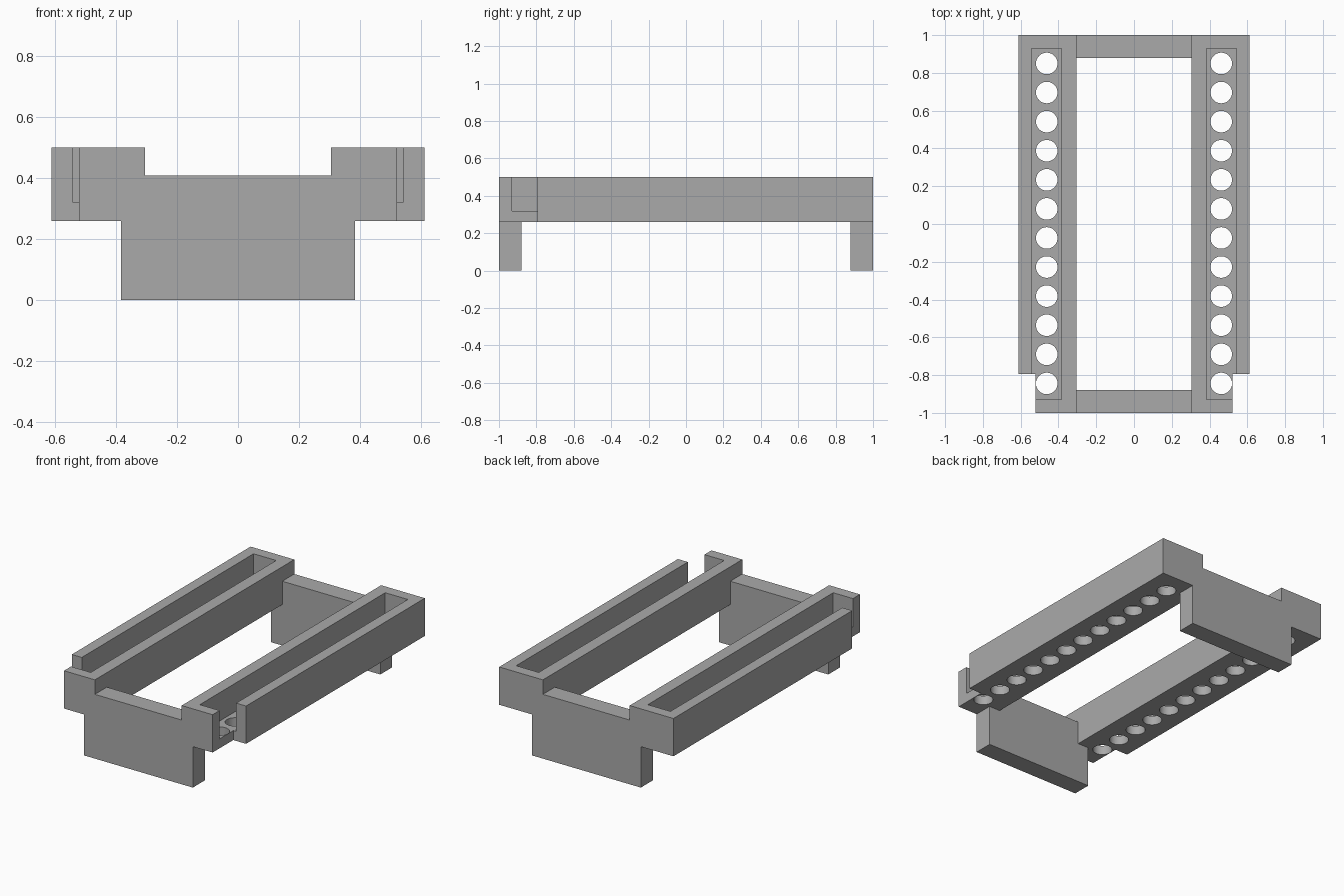
import bpy, bmesh
from mathutils import Matrix, Vector

old = bpy.data.objects.get("Cube")
if old:
    bpy.data.objects.remove(old, do_unlink=True)

grey = bpy.data.materials.new("plain grey")
grey.use_nodes = True
grey.diffuse_color = (0.4, 0.4, 0.4, 1)
grey.node_tree.nodes["Principled BSDF"].inputs["Base Color"].default_value = (0.4, 0.4, 0.4, 1)


def make(name, bm):
    mesh = bpy.data.meshes.new(name)
    bm.to_mesh(mesh)
    bm.free()
    mesh.materials.append(grey)
    obj = bpy.data.objects.new(name, mesh)
    bpy.context.collection.objects.link(obj)
    return obj


def box(name, low, high):
    low, high = Vector(low), Vector(high)
    bm = bmesh.new()
    bmesh.ops.create_cube(bm, size=1, matrix=Matrix.LocRotScale(
        (low + high) / 2, None, high - low))
    return make(name, bm)


def combine(target, tool, operation):
    mod = target.modifiers.new(operation.lower(), "BOOLEAN")
    mod.operation, mod.solver, mod.object = operation, "EXACT", tool
    bpy.context.view_layer.objects.active = target
    bpy.ops.object.modifier_apply(modifier=mod.name)
    bpy.data.objects.remove(tool, do_unlink=True)


def mirrored(name, low, high, side):
    xs = sorted((side * low[0], side * high[0]))
    return box(name, (xs[0], *low[1:]), (xs[1], *high[1:]))


RAIL_BOTTOM, FLOOR, TOP = 0.26, 0.32, 0.5

# Front and back end plates joined by the two rails
frame = box("header_frame", (-0.383, -1, 0), (0.383, -0.88, 0.408))
combine(frame, box("back_plate", (-0.383, 0.88, 0), (0.383, 1, 0.408)), "UNION")
for side in (-1, 1):
    combine(frame, mirrored("rail", (0.305, -1, RAIL_BOTTOM), (0.612, 1, TOP), side), "UNION")

for side in (-1, 1):
    # Long open channel and the notch in the outer front corner
    combine(frame, mirrored("channel", (0.383, -0.93, FLOOR), (0.542, 0.93, 0.7), side), "DIFFERENCE")
    combine(frame, mirrored("notch", (0.522, -1.1, 0.1), (0.7, -0.793, 0.7), side), "DIFFERENCE")

    # Row of round holes through the channel floor
    bm = bmesh.new()
    for i in range(12):
        y = (i - 5.5) * 0.154 + 0.003
        bmesh.ops.create_cone(bm, cap_ends=True, segments=48, radius1=0.057, radius2=0.057,
                              depth=0.13, matrix=Matrix.Translation((side * 0.462, y, 0.29)))
    combine(frame, make("holes", bm), "DIFFERENCE")

# Smooth hole walls, sharp block edges
bpy.ops.object.select_all(action="DESELECT")
frame.select_set(True)
bpy.context.view_layer.objects.active = frame
bpy.ops.object.shade_smooth_by_angle(angle=0.5)
